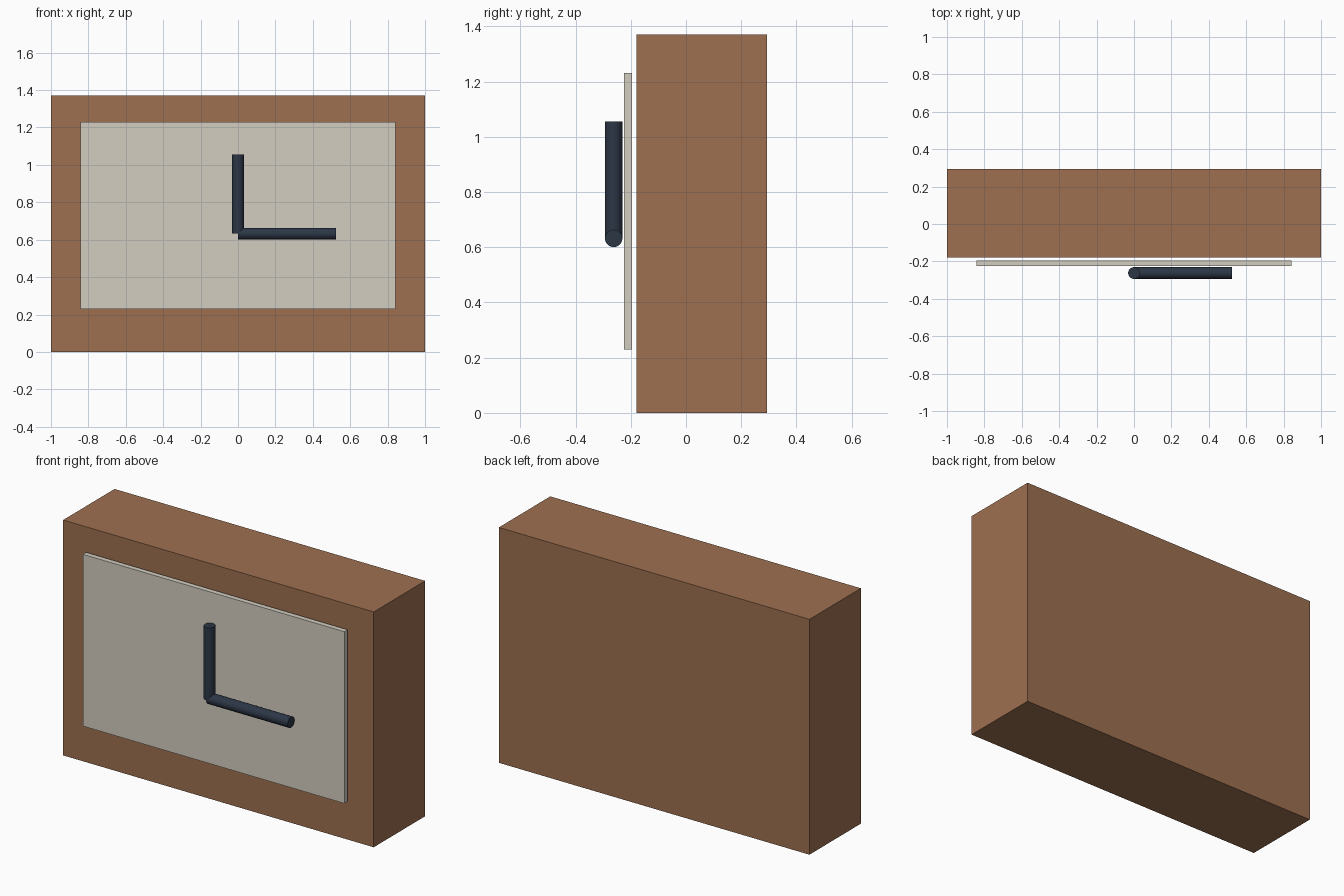
import bpy
import math

if "Cube" in bpy.data.objects:
    bpy.data.objects.remove(bpy.data.objects["Cube"])


def material(name, color):
    m = bpy.data.materials.new(name)
    m.diffuse_color = (*color, 1)
    m.use_nodes = True
    m.node_tree.nodes["Principled BSDF"].inputs["Base Color"].default_value = m.diffuse_color
    return m


wood = material("wood", (0.34, 0.16, 0.08))
cream = material("cream", (0.65, 0.61, 0.53))
dark = material("dark_blue", (0.025, 0.037, 0.06))


def box(name, lo, hi, mat):
    bpy.ops.mesh.primitive_cube_add(size=1, location=[(a + b) / 2 for a, b in zip(lo, hi)])
    ob = bpy.context.object
    ob.name = name
    ob.scale = [b - a for a, b in zip(lo, hi)]
    bpy.ops.object.transform_apply(location=False, rotation=False, scale=True)
    ob.data.materials.append(mat)


def hand(name, length, center, rotation):
    bpy.ops.mesh.primitive_cylinder_add(vertices=32, radius=0.0315, depth=length,
                                        location=center, rotation=rotation)
    ob = bpy.context.object
    ob.name = name
    ob.data.materials.append(mat_hand)
    bpy.ops.object.shade_smooth_by_angle(angle=math.radians(30))


mat_hand = dark
pivot_y, pivot_z = -0.262, 0.632

# Case and the face plate floating just in front of it
box("clock_case", (-1, -0.18, 0), (1, 0.293, 1.37), wood)
box("clock_face", (-0.842, -0.225, 0.23), (0.842, -0.195, 1.23), cream)

# Two round hands meeting at the pivot
hand("upright_hand", 0.423, (0, pivot_y, pivot_z + 0.2115), (0, 0, 0))
hand("sideways_hand", 0.525, (0.2625, pivot_y, pivot_z), (0, math.pi / 2, 0))
